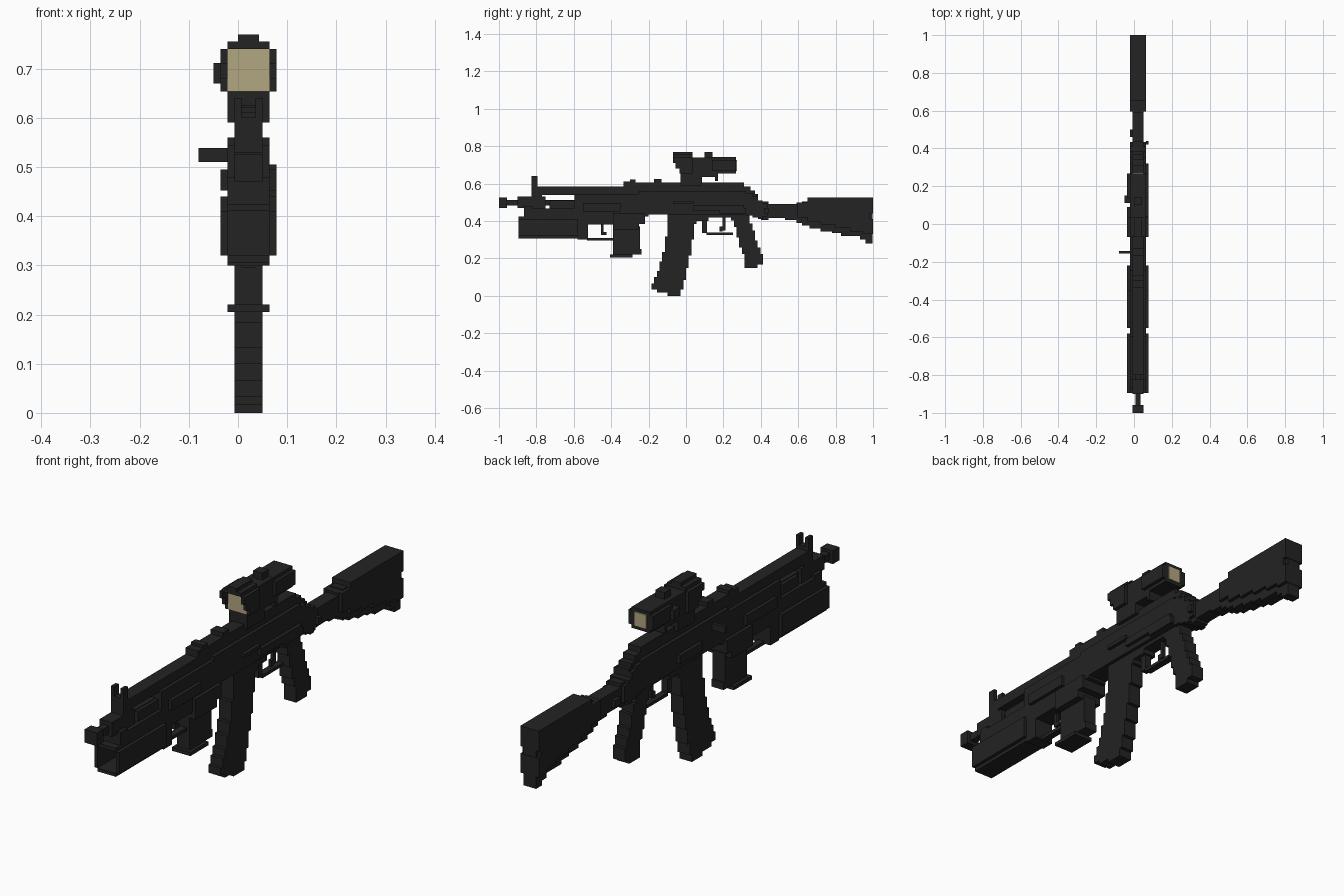
import bpy, bmesh

CX = 0.021          # centre line of the body
V = 0.0142          # size of one block


def material(name, rgb):
    m = bpy.data.materials.new(name)
    m.diffuse_color = (*rgb, 1)
    return m


DARK = material("dark_grey", (0.017, 0.017, 0.017))
LENS = material("beige_glass", (0.45, 0.38, 0.22))


def extrude(name, outline, x0, x1, mat=DARK):
    """Extrude a (y, z) outline from x0 to x1."""
    pts = []
    for p in outline:
        if not pts or abs(p[0] - pts[-1][0]) + abs(p[1] - pts[-1][1]) > 1e-4:
            pts.append(p)
    bm = bmesh.new()
    face = bm.faces.new([bm.verts.new((x0, y, z)) for y, z in pts])
    new = bmesh.ops.extrude_face_region(bm, geom=[face])["geom"]
    bmesh.ops.translate(bm, vec=(x1 - x0, 0, 0),
                        verts=[g for g in new if isinstance(g, bmesh.types.BMVert)])
    bmesh.ops.recalc_face_normals(bm, faces=bm.faces)
    me = bpy.data.meshes.new(name)
    bm.to_mesh(me)
    bm.free()
    me.materials.append(mat)
    ob = bpy.data.objects.new(name, me)
    bpy.context.collection.objects.link(ob)
    return ob


def slab(name, x0, x1, y0, y1, z0, z1, mat=DARK):
    return extrude(name, [(y0, z0), (y1, z0), (y1, z1), (y0, z1)], x0, x1, mat)


def box(name, hw, y0, y1, z0, z1, mat=DARK):
    return slab(name, CX - hw, CX + hw, y0, y1, z0, z1, mat)


def columns(name, hw, cols, y_end):
    """Stair profile along y from (start, low, high) columns."""
    low, high = [], []
    for i, (y, lo, hi) in enumerate(cols):
        y2 = cols[i + 1][0] if i + 1 < len(cols) else y_end
        low += [(y, lo), (y2, lo)]
        high += [(y, hi), (y2, hi)]
    return extrude(name, low + high[::-1], CX - hw, CX + hw)


def rows(name, hw, keys, n):
    """Stair profile up z, interpolated between (z, front, back) keys."""
    front, back = [], []
    z0, z1 = keys[0][0], keys[-1][0]
    h = (z1 - z0) / n
    for i in range(n):
        z = z0 + h * i
        zm = z + h / 2
        for a, b in zip(keys, keys[1:]):
            if a[0] <= zm <= b[0]:
                t = (zm - a[0]) / (b[0] - a[0])
                f, k = (round((a[j] + (b[j] - a[j]) * t) / V) * V for j in (1, 2))
        front += [(f, z), (f, z + h)]
        back += [(k, z), (k, z + h)]
    return extrude(name, front + back[::-1], CX - hw, CX + hw)


# Muzzle and barrel
box("muzzle_tip", 2 * V, -1, -0.957, 0.47, 0.525)
box("barrel", V, -0.957, -0.55, 0.483, 0.513)
box("muzzle_collar", 2 * V, -0.90, -0.845, 0.47, 0.53)

# Front sight with two ears
columns("front_sight_base", 2 * V, [(-0.845, 0.42, 0.53), (-0.825, 0.42, 0.6),
                                    (-0.795, 0.42, 0.585), (-0.77, 0.42, 0.53)], -0.75)
for side in (-1, 1):
    c = CX + side * 1.5 * V
    slab("front_sight_ear", c - V / 2, c + V / 2, -0.825, -0.795, 0.6, 0.64)

# Gas tube and rear sight
box("gas_tube", 2 * V, -0.80, -0.33, 0.54, 0.585)
columns("rear_sight", 2 * V, [(-0.335, 0.54, 0.612), (-0.30, 0.54, 0.622), (-0.27, 0.54, 0.607),
                              (-0.17, 0.54, 0.625), (-0.13, 0.54, 0.607)], -0.10)

# Fore-end and handguard
columns("fore_end", 3 * V, [(-0.865, 0.42, 0.48), (-0.82, 0.42, 0.468)], -0.58)
box("fore_end_rib", 2 * V, -0.73, -0.58, 0.46, 0.51)
columns("handguard", 3 * V, [(-0.595, 0.425, 0.545), (-0.25, 0.425, 0.56)], -0.20)
box("handguard_panel", 4 * V, -0.55, -0.35, 0.452, 0.495)

# Under-barrel tube, open at the front
for side in (-1, 1):
    c = CX + side * 3.5 * V
    slab("tube_wall", c - V / 2, c + V / 2, -0.895, -0.58, 0.32, 0.41)
box("tube_floor", 3 * V, -0.895, -0.58, 0.306, 0.32)
box("tube_roof", 3 * V, -0.895, -0.58, 0.41, 0.425)
box("tube_core", 3 * V, -0.70, -0.58, 0.32, 0.41)

# Lower housing, its trigger, guard and grip
columns("lower_housing", 3 * V, [(-0.58, 0.30, 0.43), (-0.525, 0.382, 0.43)], -0.39)
columns("lower_housing_block", 4 * V, [(-0.39, 0.355, 0.44), (-0.25, 0.385, 0.44)], -0.22)
box("lower_trigger", V / 2, -0.455, -0.44, 0.325, 0.39)
box("lower_trigger_tip", V / 2, -0.44, -0.425, 0.325, 0.34)
box("lower_guard", V, -0.53, -0.385, 0.296, 0.31)
columns("lower_grip", 2 * V, [(-0.39, 0.22, 0.37), (-0.27, 0.235, 0.37)], -0.245)
box("lower_grip_base", 3 * V, -0.405, -0.285, 0.205, 0.22)
box("lower_grip_heel", 2 * V, -0.29, -0.237, 0.22, 0.25)

# Receiver and top cover
columns("receiver", 3 * V, [(-0.22, 0.435, 0.56), (0.32, 0.43, 0.55), (0.355, 0.42, 0.535),
                            (0.385, 0.41, 0.51)], 0.41)
columns("top_cover", 2 * V, [(-0.22, 0.55, 0.59), (-0.10, 0.55, 0.607), (0.31, 0.53, 0.585),
                             (0.345, 0.53, 0.562), (0.37, 0.52, 0.545)], 0.385)
slab("side_lever", CX + 3 * V, CX + 4 * V, 0.04, 0.31, 0.455, 0.485)
slab("side_lever_root", CX + 3 * V, CX + 4 * V, 0.18, 0.32, 0.44, 0.47)
slab("ejection_cover", CX + 3 * V, CX + 4 * V, -0.07, 0.04, 0.49, 0.505)
slab("charging_handle", -0.08, CX - 2 * V, -0.157, -0.142, 0.51, 0.538)
slab("mount_plate", CX - 4 * V, CX - 3 * V, -0.06, 0.09, 0.46, 0.495)

# Magazine
rows("magazine", 2 * V, [(0.0, -0.085, -0.028), (0.017, -0.12, -0.028), (0.033, -0.185, -0.02),
                         (0.07, -0.18, -0.014), (0.11, -0.155, 0.0), (0.18, -0.135, 0.014),
                         (0.25, -0.118, 0.028), (0.33, -0.103, 0.04), (0.45, -0.10, 0.06)], 27)

# Trigger group
columns("trigger_housing", 2 * V, [(0.05, 0.40, 0.44), (0.12, 0.42, 0.44)], 0.30)
box("magazine_catch", V, 0.085, 0.112, 0.335, 0.41)
box("trigger_guard", V, 0.11, 0.25, 0.325, 0.338)
box("trigger", V / 2, 0.195, 0.21, 0.35, 0.42)
box("trigger_tip", V / 2, 0.18, 0.195, 0.345, 0.37)

# Rear grip
rows("rear_grip", 2 * V, [(0.15, 0.305, 0.37), (0.17, 0.308, 0.41), (0.20, 0.312, 0.41),
                          (0.27, 0.29, 0.385), (0.35, 0.268, 0.36), (0.44, 0.24, 0.335)], 16)

# Stock: narrow neck and core with wider side panels
columns("stock_core", 2 * V, [(0.40, 0.405, 0.505), (0.44, 0.415, 0.49), (0.53, 0.405, 0.49),
                              (0.59, 0.39, 0.50), (0.62, 0.375, 0.505), (0.66, 0.36, 0.51),
                              (0.72, 0.345, 0.51), (0.78, 0.335, 0.51), (0.83, 0.32, 0.51),
                              (0.93, 0.30, 0.51), (0.96, 0.28, 0.51)], 0.998)
columns("stock_panel", 3 * V, [(0.595, 0.42, 0.5), (0.65, 0.395, 0.525), (0.72, 0.38, 0.525),
                               (0.80, 0.362, 0.525), (0.88, 0.345, 0.525),
                               (0.945, 0.33, 0.525)], 0.985)
box("butt_top", 3 * V, 0.985, 1.0, 0.44, 0.525)
box("butt_bottom", 3 * V, 0.985, 1.0, 0.33, 0.41)
box("stock_collar", 3 * V, 0.405, 0.435, 0.425, 0.495)
slab("sling_loop_right", CX + 3 * V, CX + 4 * V, 0.42, 0.44, 0.44, 0.47)
slab("sling_loop_left", CX - 3 * V, CX - 2 * V, 0.46, 0.50, 0.43, 0.46)

# Scope mount
columns("scope_mount", 3 * V, [(-0.03, 0.59, 0.66), (0.085, 0.635, 0.66),
                               (0.155, 0.615, 0.66)], 0.17)

# Scope front housing with an open hood around the lens
for side in (-1, 1):
    c = CX + side * 3.5 * V
    columns_z = [(-0.035, 0.653), (0.035, 0.653), (0.035, 0.74), (-0.07, 0.74),
                 (-0.07, 0.71), (-0.055, 0.71), (-0.055, 0.68), (-0.035, 0.68)]
    extrude("scope_hood_side", columns_z, c - V / 2, c + V / 2)
box("scope_hood_roof", 3 * V, -0.07, 0.035, 0.74, 0.755)
box("scope_hood_ridge", 1.5 * V, -0.07, 0.035, 0.755, 0.769)
box("scope_body", 3 * V, -0.03, 0.14, 0.653, 0.74)
box("front_lens", 3 * V, -0.036, -0.03, 0.653, 0.74, LENS)

# Scope turret, knobs and eyepiece
box("scope_turret", 1.5 * V, 0.10, 0.142, 0.74, 0.769)
slab("scope_side_knob", CX - 5 * V, CX - 3 * V, 0.11, 0.152, 0.67, 0.711)
box("scope_eyepiece", 4 * V, 0.14, 0.268, 0.668, 0.727)
box("scope_eyepiece_core", 3 * V, 0.14, 0.268, 0.654, 0.741)
box("rear_lens", 2 * V, 0.268, 0.273, 0.668, 0.727, LENS)
